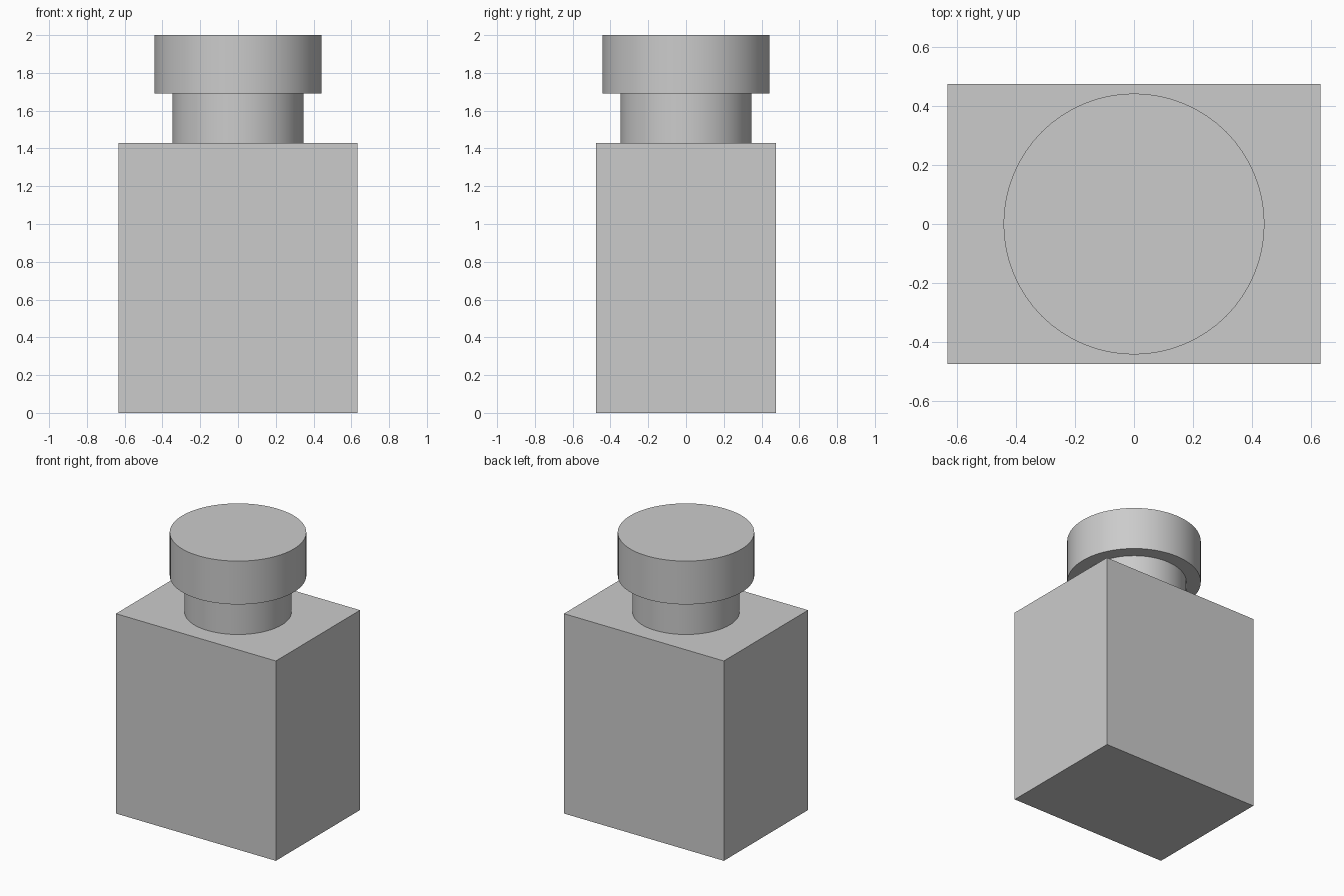
import bpy
import math

if "Cube" in bpy.data.objects:
    bpy.data.objects.remove(bpy.data.objects["Cube"])

BODY_TOP, NECK_TOP, CAP_TOP = 1.43, 1.69, 2.0

grey = bpy.data.materials.new("light grey")
grey.diffuse_color = (0.6, 0.6, 0.6, 1.0)
grey.use_nodes = True
grey.node_tree.nodes["Principled BSDF"].inputs["Base Color"].default_value = grey.diffuse_color


def finish(name):
    ob = bpy.context.object
    ob.name = name
    ob.data.materials.append(grey)
    return ob


def cylinder(name, radius, z0, z1):
    bpy.ops.mesh.primitive_cylinder_add(
        vertices=64, radius=radius, depth=z1 - z0, location=(0, 0, (z0 + z1) / 2))
    ob = finish(name)
    bpy.ops.object.shade_smooth_by_angle(angle=math.radians(30))
    return ob


# Rectangular bottle body
bpy.ops.mesh.primitive_cube_add(size=1, location=(0, 0, BODY_TOP / 2))
body = finish("bottle_body")
body.scale = (1.266, 0.952, BODY_TOP)
bpy.ops.object.transform_apply(location=False, rotation=False, scale=True)

# Round neck and wider cap
cylinder("bottle_neck", 0.347, BODY_TOP, NECK_TOP)
cylinder("bottle_cap", 0.443, NECK_TOP, CAP_TOP)
